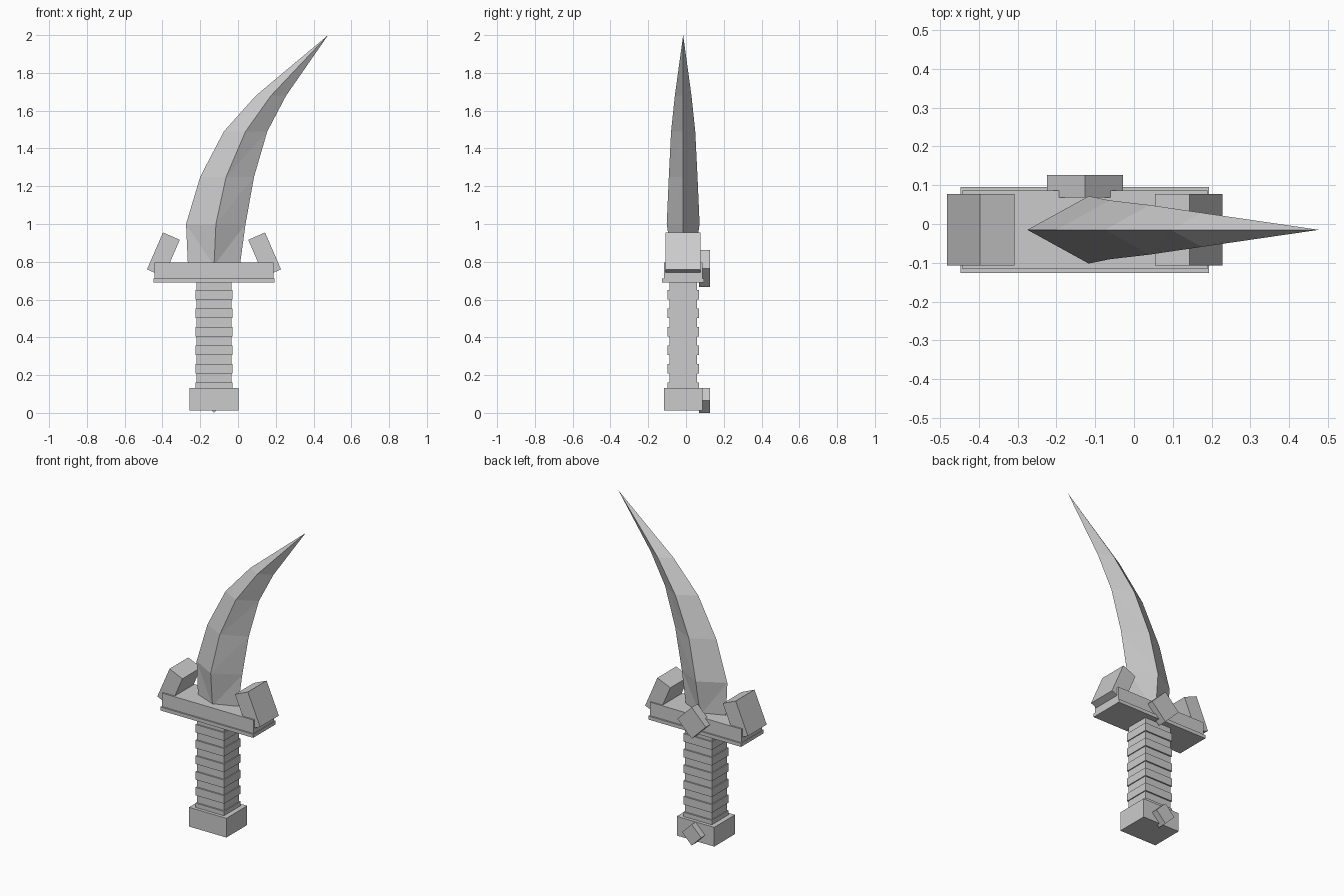
import bpy, bmesh, math
from mathutils import Matrix, Vector

if "Cube" in bpy.data.objects:
    bpy.data.objects.remove(bpy.data.objects["Cube"], do_unlink=True)

grey = bpy.data.materials.new("plain_grey")
grey.use_nodes = True
grey.diffuse_color = (0.6, 0.6, 0.6, 1)
grey.node_tree.nodes["Principled BSDF"].inputs["Base Color"].default_value = (0.6, 0.6, 0.6, 1)

CX, CY = -0.127, -0.015  # handle axis


def finish(name, bm):
    bmesh.ops.recalc_face_normals(bm, faces=bm.faces)
    mesh = bpy.data.meshes.new(name)
    bm.to_mesh(mesh)
    bm.free()
    mesh.materials.append(grey)
    obj = bpy.data.objects.new(name, mesh)
    bpy.context.collection.objects.link(obj)
    return obj


def box(name, center, size, tilt=0):
    """Box with the given centre and size, turned about the y axis."""
    bm = bmesh.new()
    mat = (Matrix.Translation(Vector(center)) @ Matrix.Rotation(tilt, 4, 'Y')
           @ Matrix.Diagonal((*size, 1)))
    bmesh.ops.create_cube(bm, size=1, matrix=mat)
    return finish(name, bm)


# Curved blade: diamond sections (z, back edge x, ridge x, cutting edge x, half thickness)
sections = [
    (0.78, -0.265, -0.127, 0.01, 0.055),
    (1.00, -0.275, -0.117, 0.04, 0.087),
    (1.25, -0.20, -0.063, 0.085, 0.076),
    (1.49, -0.075, 0.04, 0.155, 0.064),
    (1.68, 0.095, 0.175, 0.255, 0.044),
]
bm = bmesh.new()
rings = []
for z, back, ridge, edge, t in sections:
    pts = [(back, CY, z), (ridge, CY - t, z), (edge, CY, z), (ridge, CY + t, z)]
    rings.append([bm.verts.new(p) for p in pts])
tip = bm.verts.new((0.477, CY, 2.0))
bm.faces.new(rings[0])
for low, high in zip(rings, rings[1:]):
    for i in range(4):
        j = (i + 1) % 4
        # diagonals run from the outer edges down to the ridges
        if i % 2 == 0:
            bm.faces.new((low[i], low[j], high[i]))
            bm.faces.new((low[j], high[j], high[i]))
        else:
            bm.faces.new((low[i], low[j], high[j]))
            bm.faces.new((low[i], high[j], high[i]))
for i in range(4):
    bm.faces.new((rings[-1][i], rings[-1][(i + 1) % 4], tip))
finish("blade", bm)

# Guard: main bar with a slightly wider plate below
box("guard_bar", (CX, CY, 0.75), (0.632, 0.203, 0.09))
box("guard_plate", (CX, CY, 0.70), (0.64, 0.222, 0.022))

# Tilted blocks on both ends of the guard
for side, name in ((-1, "right_guard_block"), (1, "left_guard_block")):
    box(name, (CX + side * 0.268, CY, 0.838), (0.097, 0.185, 0.213), -side * math.radians(-23.4) * -1)

# Handle with raised bands
box("handle", (CX, CY, 0.41), (0.185, 0.147, 0.58))
for i in range(6):
    box(f"handle_band_{i + 1}", (CX, CY, 0.135 + 0.098 * i), (0.197, 0.165, 0.05))

# Pommel
box("pommel", (CX, CY, 0.073), (0.258, 0.205, 0.12))

# Diamond studs on the back
for name, z, half in (("guard_stud", 0.764, 0.098), ("pommel_stud", 0.066, 0.066)):
    side = half * math.sqrt(2)
    box(name, (CX, 0.097, z), (side, 0.058, side), math.pi / 4)
